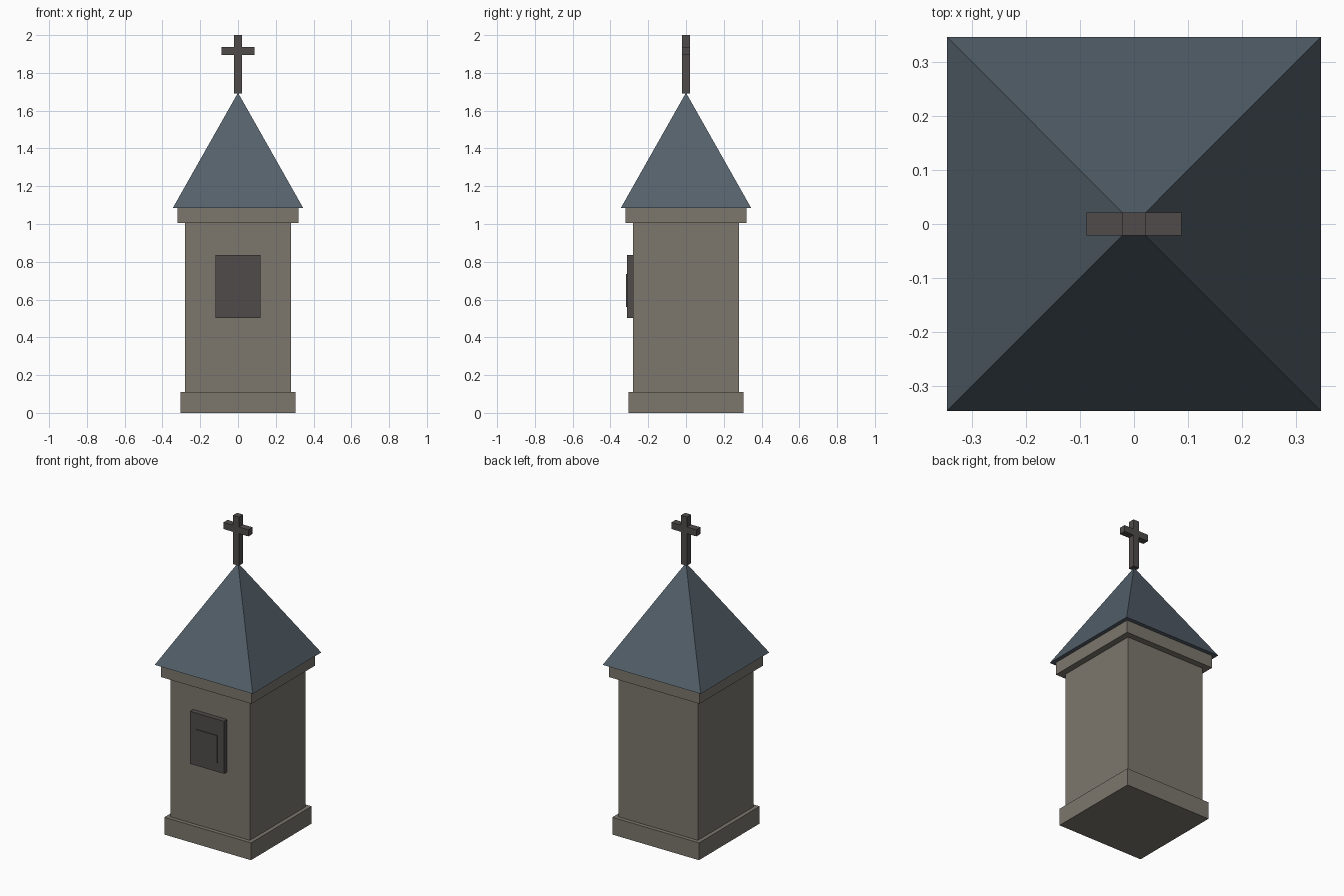
import bpy
import math

cube = bpy.data.objects.get("Cube")
if cube:
    bpy.data.objects.remove(cube, do_unlink=True)


def material(name, rgb):
    m = bpy.data.materials.new(name)
    m.use_nodes = True
    m.diffuse_color = (*rgb, 1)
    bsdf = next(n for n in m.node_tree.nodes if n.type == "BSDF_PRINCIPLED")
    bsdf.inputs["Base Color"].default_value = (*rgb, 1)
    return m


stone = material("weathered stone", (0.20, 0.184, 0.152))
slate = material("blue slate", (0.089, 0.119, 0.147))
iron = material("dark iron", (0.080, 0.071, 0.070))


def finish(name, mat):
    ob = bpy.context.object
    ob.name = name
    ob.data.materials.append(mat)
    bpy.ops.object.transform_apply(location=True, rotation=True, scale=True)
    return ob


def box(name, mat, half_x, y0, y1, z0, z1):
    """Box centred on x, between the given y and z limits."""
    bpy.ops.mesh.primitive_cube_add(size=1, location=(0, (y0 + y1) / 2, (z0 + z1) / 2))
    bpy.context.object.scale = (2 * half_x, y1 - y0, z1 - z0)
    return finish(name, mat)


def square_block(name, mat, half, z0, z1):
    return box(name, mat, half, -half, half, z0, z1)


# Stone pillar
square_block("plinth", stone, 0.305, 0, 0.11)
square_block("shaft", stone, 0.28, 0.11, 1.005)
square_block("cornice", stone, 0.32, 1.005, 1.085)

# Pyramid roof
eave, roof_z, apex_z = 0.345, 1.085, 1.695
bpy.ops.mesh.primitive_cone_add(
    vertices=4, radius1=eave * math.sqrt(2), radius2=0, depth=apex_z - roof_z,
    location=(0, 0, (roof_z + apex_z) / 2), rotation=(0, 0, math.pi / 4))
finish("roof", slate)

# Cross on the apex
square_block("cross_post", iron, 0.021, 1.69, 2.0)
box("cross_arm", iron, 0.088, -0.021, 0.021, 1.895, 1.937)

# Front panel with a raised inner plate
box("niche_panel", iron, 0.12, -0.312, -0.275, 0.503, 0.837)
box("niche_plate", iron, 0.075, -0.317, -0.310, 0.56, 0.735)
